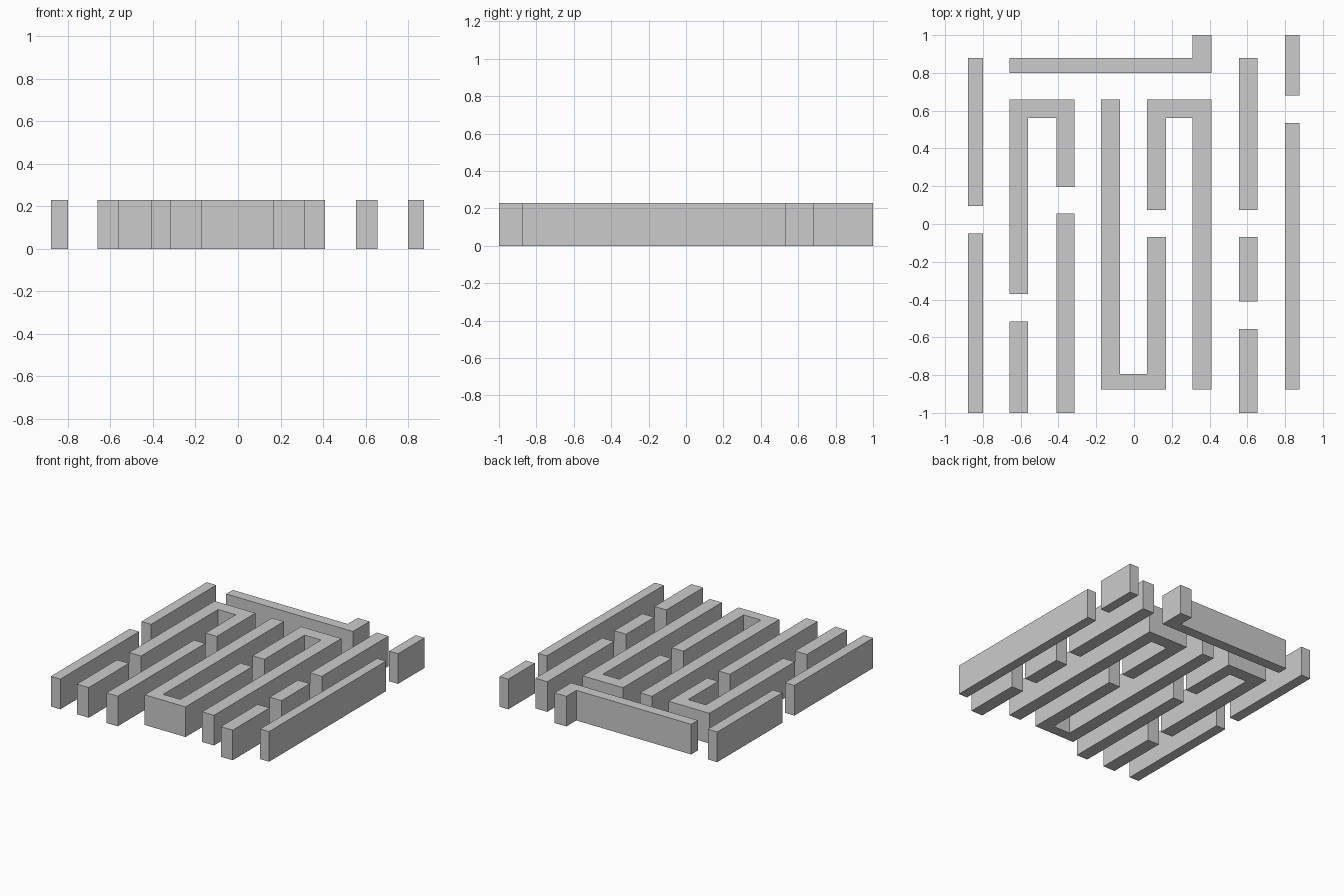
import bpy
import bmesh

cube = bpy.data.objects.get("Cube")
if cube:
    bpy.data.objects.remove(cube, do_unlink=True)

HEIGHT = 0.23

grey = bpy.data.materials.new("wall grey")
grey.use_nodes = True
colour = (0.6, 0.6, 0.6, 1)
grey.diffuse_color = colour
grey.node_tree.nodes["Principled BSDF"].inputs["Base Color"].default_value = colour


def wall(name, outline):
    """Extrude a floor outline up to the wall height."""
    bm = bmesh.new()
    base = bm.faces.new([bm.verts.new((x, y, 0)) for x, y in outline])
    top = bmesh.ops.extrude_face_region(bm, geom=[base], use_keep_orig=True)
    verts = [v for v in top["geom"] if isinstance(v, bmesh.types.BMVert)]
    bmesh.ops.translate(bm, verts=verts, vec=(0, 0, HEIGHT))
    bmesh.ops.recalc_face_normals(bm, faces=bm.faces)
    mesh = bpy.data.meshes.new(name)
    bm.to_mesh(mesh)
    bm.free()
    mesh.materials.append(grey)
    obj = bpy.data.objects.new(name, mesh)
    bpy.context.collection.objects.link(obj)


def straight_wall(name, x0, x1, y0, y1):
    wall(name, [(x0, y0), (x1, y0), (x1, y1), (x0, y1)])


def u_wall(name, left, right, left_end, right_end, outer, inner):
    """Two legs joined by a crossbar between the outer and inner y."""
    (a, b), (c, d) = left, right
    wall(name, [(a, left_end), (a, outer), (d, outer), (d, right_end),
                (c, right_end), (c, inner), (b, inner), (b, left_end)])


# Wall columns, as x ranges
far_right, right_outer, right_inner = (-0.88, -0.80), (-0.66, -0.56), (-0.41, -0.315)
mid_right, mid_left = (-0.175, -0.075), (0.07, 0.17)
left_inner, left_outer, far_left = (0.31, 0.41), (0.555, 0.655), (0.80, 0.875)

# Straight walls with door gaps between them
straight_wall("right_boundary_back", *far_right, 0.095, 0.88)
straight_wall("right_boundary_front", *far_right, -1, -0.05)
straight_wall("right_outer_front", *right_outer, -1, -0.515)
straight_wall("right_inner_front", *right_inner, -1, 0.055)
straight_wall("left_outer_back", *left_outer, 0.075, 0.88)
straight_wall("left_outer_middle", *left_outer, -0.41, -0.07)
straight_wall("left_outer_front", *left_outer, -1, -0.555)
straight_wall("left_boundary_back", *far_left, 0.68, 1)
straight_wall("left_boundary_front", *far_left, -0.875, 0.535)

# Hooked walls
u_wall("right_hook", right_outer, right_inner, -0.37, 0.195, 0.66, 0.56)
u_wall("middle_hook", mid_right, mid_left, 0.66, -0.07, -0.875, -0.795)
u_wall("left_hook", mid_left, left_inner, 0.075, -0.875, 0.66, 0.56)

# Back wall with a short return
wall("back_wall", [(-0.66, 0.80), (0.41, 0.80), (0.41, 1),
                   (0.31, 1), (0.31, 0.88), (-0.66, 0.88)])
